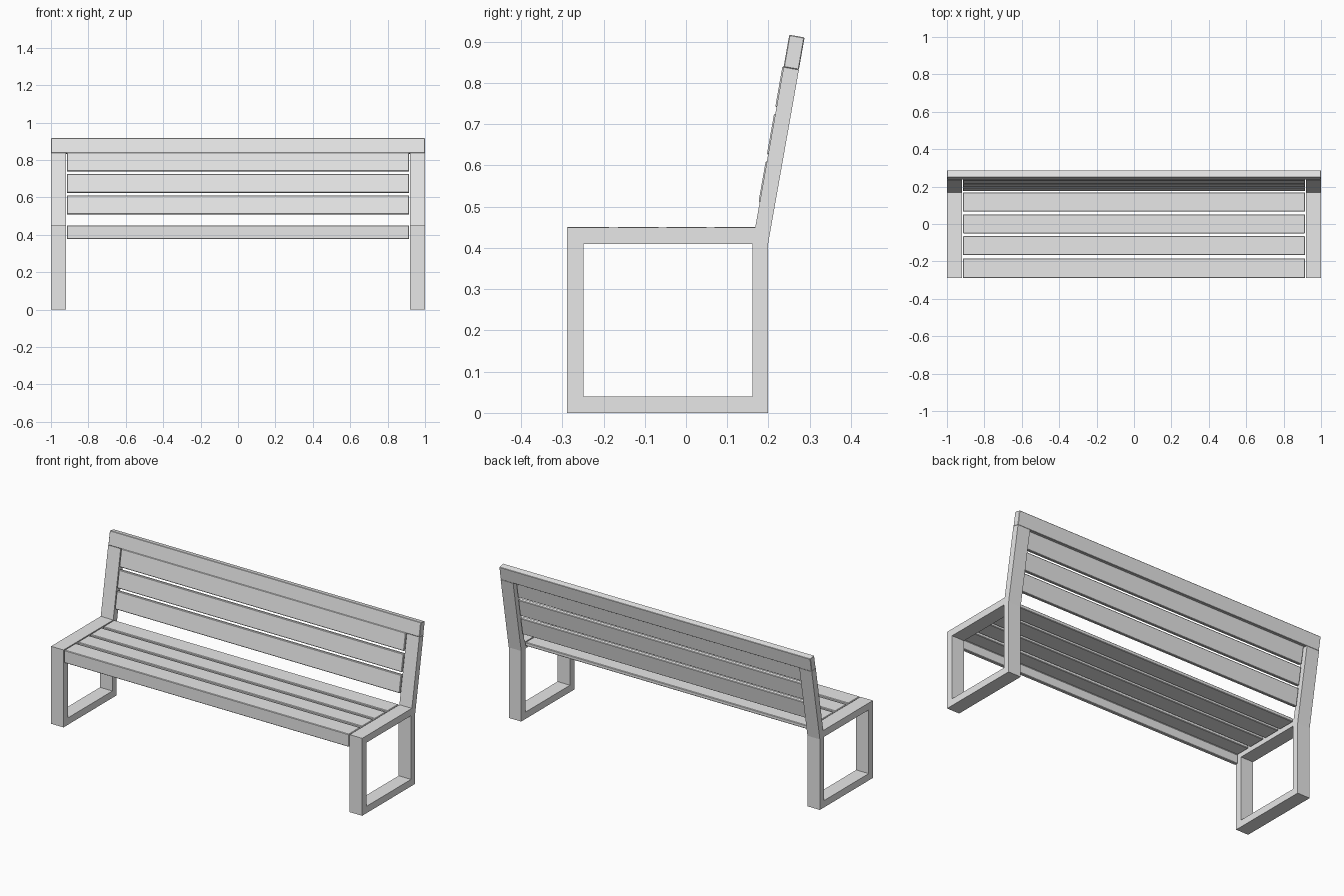
import bpy
import bmesh
from mathutils import Vector

cube = bpy.data.objects.get("Cube")
if cube:
    bpy.data.objects.remove(cube, do_unlink=True)

grey = bpy.data.materials.new("light_grey")
grey.use_nodes = True
grey.diffuse_color = (0.8, 0.8, 0.8, 1)
grey.node_tree.nodes["Principled BSDF"].inputs["Base Color"].default_value = (0.8, 0.8, 0.8, 1)


def extrude_x(name, polygons, x0, x1, bevel=0):
    """Extrude joined (y, z) polygons from x0 to x1."""
    bm = bmesh.new()
    for poly in polygons:
        bm.faces.new([bm.verts.new((x0, y, z)) for y, z in poly])
    bmesh.ops.remove_doubles(bm, verts=bm.verts, dist=0.0001)
    made = bmesh.ops.extrude_face_region(bm, geom=bm.faces[:], use_keep_orig=True)["geom"]
    moved = [v for v in made if isinstance(v, bmesh.types.BMVert)]
    bmesh.ops.translate(bm, verts=moved, vec=(x1 - x0, 0, 0))
    bmesh.ops.recalc_face_normals(bm, faces=bm.faces)
    mesh = bpy.data.meshes.new(name)
    bm.to_mesh(mesh)
    bm.free()
    mesh.materials.append(grey)
    obj = bpy.data.objects.new(name, mesh)
    bpy.context.collection.objects.link(obj)
    if bevel:
        mod = obj.modifiers.new("soft_edges", "BEVEL")
        mod.width = bevel
        mod.segments = 1
    return obj


# Backrest leans along this direction from the rear of the seat
base = Vector((0.168, 0.45))
along = Vector((0.174, 0.985))
back = Vector((0.985, -0.174))


def lean(s, depth):
    return tuple(base + along * s + back * depth)


def lean_board(s0, s1, d0, d1):
    return [lean(s0, d0), lean(s1, d0), lean(s1, d1), lean(s0, d1)]


# Side frames: a closed leg loop with a leaning post on its rear corner
BAR = 0.0376
SPLIT = 0.394
outer = [(-0.288, 0), (0.199, 0), (0.199, 0.41), tuple(base), (-0.288, 0.45)]
inner = [(-0.249, 0.04), (0.161, 0.04), (0.161, 0.41), (0.161, 0.41), (-0.249, 0.41)]
frame = [
    [outer[0], outer[1], inner[1], inner[0]],
    [outer[1], outer[2], inner[2], inner[1]],
    [outer[2], outer[3], inner[2]],
    [outer[3], outer[4], inner[4], inner[2]],
    [outer[4], outer[0], inner[0], inner[4]],
    [outer[2], lean(SPLIT, BAR), lean(SPLIT, 0), outer[3]],
]
for side, x0, x1 in (("left", 0.92, 1.0), ("right", -1.0, -0.92)):
    extrude_x(side + "_frame", frame, x0, x1)

# Top rail across both posts
extrude_x("top_rail", [lean_board(SPLIT, 0.474, 0, BAR)], -1, 1, 0.002)

# Backrest slats
X = 0.915
for i in range(3):
    s = 0.062 + i * 0.1165
    extrude_x(f"back_slat_{i + 1}", [lean_board(s, s + 0.101, -0.003, 0.018)], -X, X, 0.003)

# Seat slats; the first one turns down into a front apron
TOP, LOW = 0.451, 0.43
extrude_x("front_seat_slat", [[(-0.289, 0.377), (-0.269, 0.377), (-0.269, LOW),
                               (-0.184, LOW), (-0.184, TOP), (-0.289, TOP)]], -X, X, 0.003)
for i in range(3):
    y = -0.167 + i * 0.117
    extrude_x(f"seat_slat_{i + 2}", [[(y, LOW), (y + 0.102, LOW), (y + 0.102, TOP), (y, TOP)]],
              -X, X, 0.003)
